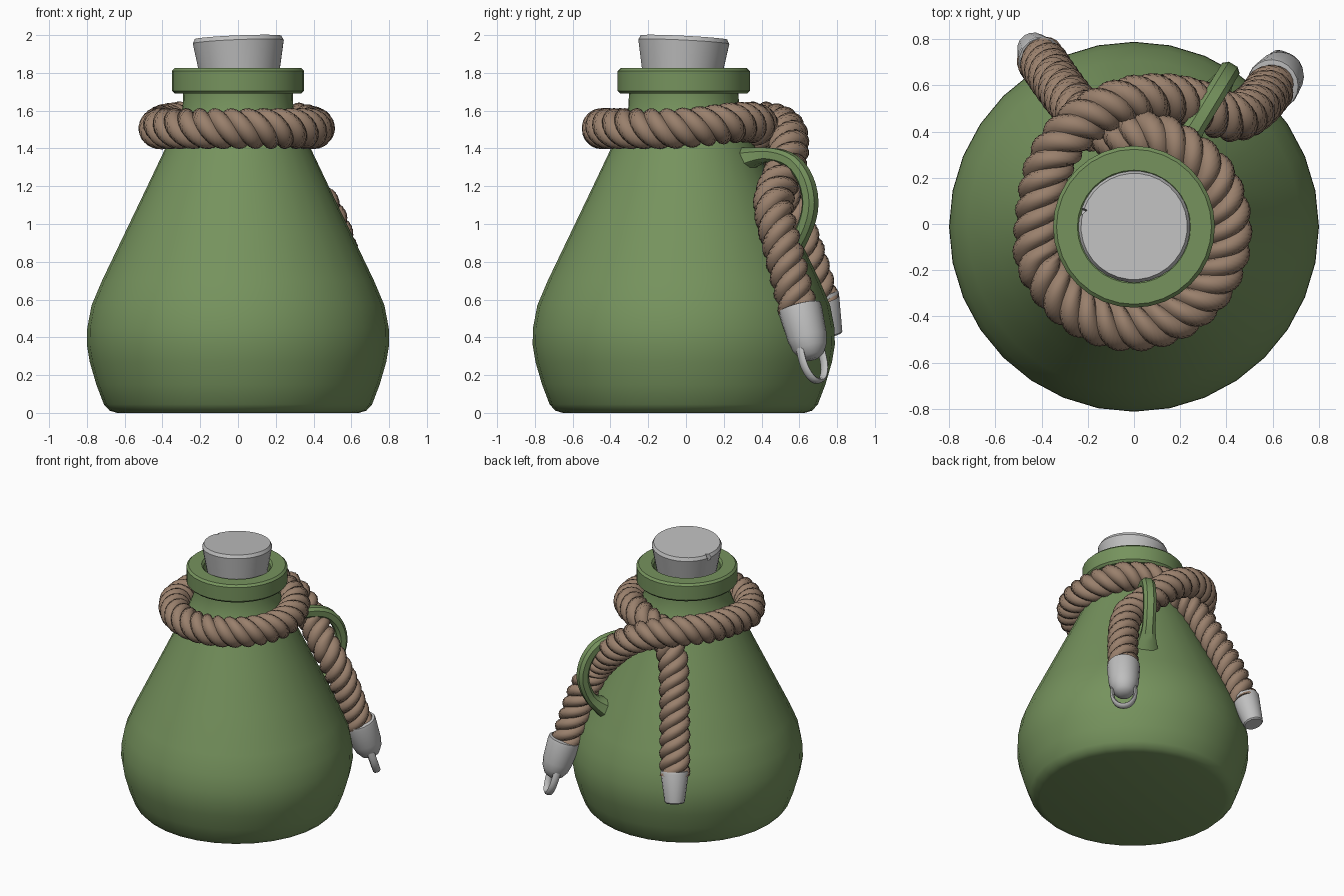
import bpy, bmesh, math
from mathutils import Vector

if "Cube" in bpy.data.objects:
    bpy.data.objects.remove(bpy.data.objects["Cube"])

TAU = 2 * math.pi
CY = -0.012


def material(name, rgb):
    m = bpy.data.materials.new(name)
    m.diffuse_color = (*rgb, 1)
    m.use_nodes = True
    m.node_tree.nodes["Principled BSDF"].inputs["Base Color"].default_value = m.diffuse_color
    return m


GREEN = material("bottle green", (0.18, 0.29, 0.11))
BROWN = material("rope brown", (0.32, 0.215, 0.15))
GREY = material("pale grey", (0.52, 0.52, 0.52))


def finish(name, bm, mat, angle=35):
    bmesh.ops.recalc_face_normals(bm, faces=bm.faces)
    me = bpy.data.meshes.new(name)
    bm.to_mesh(me)
    bm.free()
    ob = bpy.data.objects.new(name, me)
    bpy.context.collection.objects.link(ob)
    me.materials.append(mat)
    smooth(ob, angle)
    return ob


def smooth(ob, angle):
    bpy.ops.object.select_all(action='DESELECT')
    ob.select_set(True)
    bpy.context.view_layer.objects.active = ob
    bpy.ops.object.shade_smooth_by_angle(angle=math.radians(angle))


def skin(rings):
    """Join equal-length loops of points into a capped tube."""
    bm = bmesh.new()
    vs = [[bm.verts.new(p) for p in r] for r in rings]
    n = len(vs[0])
    for a, b in zip(vs, vs[1:]):
        for j in range(n):
            k = (j + 1) % n
            bm.faces.new((a[j], a[k], b[k], b[j]))
    bm.faces.new(vs[0][::-1])
    bm.faces.new(vs[-1])
    return bm


def lathe(name, profile, sides, mat, base, axis=(0, 0, 1), angle=35):
    q = Vector(axis).to_track_quat('Z', 'Y')
    rings = [[Vector(base) + q @ Vector((r * math.cos(TAU * j / sides), r * math.sin(TAU * j / sides), z))
              for j in range(sides)] for r, z in profile]
    return finish(name, skin(rings), mat, angle)


def spline(ctrl, step):
    """Catmull-Rom through the points, resampled evenly."""
    p = [Vector(c) for c in ctrl]
    p = [2 * p[0] - p[1]] + p + [2 * p[-1] - p[-2]]
    dense = []
    for i in range(1, len(p) - 2):
        a, b, c, d = p[i - 1:i + 3]
        for k in range(40):
            t = k / 40
            dense.append(0.5 * (2 * b + (c - a) * t + (2 * a - 5 * b + 4 * c - d) * t * t
                                + (3 * b - a - 3 * c + d) * t ** 3))
    dense.append(p[-2])
    out, acc = [dense[0]], 0
    for a, b in zip(dense, dense[1:]):
        acc += (b - a).length
        if acc >= step:
            out.append(b)
            acc = 0
    return out


def sweep(name, path, section, mat, u0, angle=35):
    """section(i, s) gives (x, y) points; frames are carried along the path."""
    rings, s, u, last = [], 0, Vector(u0), None
    for i, p in enumerate(path):
        t = (path[min(i + 1, len(path) - 1)] - path[max(i - 1, 0)]).normalized()
        if last:
            u = last.rotation_difference(t) @ u
            s += (p - path[i - 1]).length
        u = (u - t * u.dot(t)).normalized()
        v = t.cross(u)
        last = t
        rings.append([p + u * x + v * y for x, y in section(i, s)])
    return finish(name, skin(rings), mat, angle)


# Bottle: body, neck and lip in one turned profile
lathe("bottle", [(0.64, 0.0), (0.68, 0.012), (0.71, 0.045), (0.75, 0.15), (0.785, 0.27), (0.80, 0.36),
                 (0.798, 0.45), (0.775, 0.57), (0.72, 0.70), (0.60, 0.95), (0.48, 1.20), (0.385, 1.40),
                 (0.32, 1.54), (0.293, 1.62), (0.29, 1.69), (0.335, 1.69), (0.35, 1.705), (0.35, 1.81),
                 (0.335, 1.825), (0.245, 1.825), (0.23, 1.81), (0.225, 1.70)], 32, GREEN, (0, CY, 0))

# Stopper, slightly tilted, with a chip in its rim
cork = lathe("stopper", [(0.195, 0), (0.242, 0.265), (0.23, 0.288)], 32, GREY, (0.012, -0.025, 1.70),
             (-0.04, 0.05, 1))
cutter = lathe("chip_cutter", [(0.03, 0), (0.075, 0.12)], 3, GREY, (-0.235, 0.05, 1.93), (-0.25, 0.1, 1))
mod = cork.modifiers.new("chip", 'BOOLEAN')
mod.operation = 'DIFFERENCE'
mod.object = cutter
mod.solver = 'EXACT'
bpy.context.view_layer.objects.active = cork
bpy.ops.object.modifier_apply(modifier="chip")
bpy.data.objects.remove(cutter)
smooth(cork, 30)

# Handle: flattened loop standing out at the back right, flared where it meets the body
side = Vector((-0.854, 0.52, 0))
loop = [(0.29, 1.335), (0.36, 1.355), (0.45, 1.365), (0.56, 1.33), (0.63, 1.24), (0.658, 1.12),
        (0.64, 1.01), (0.59, 0.91), (0.49, 0.82)]
hpath = spline([(0.24 + (y - 0.38) * 0.61, y, z) for y, z in loop], 0.04)


def strap(i, s):
    end = min(i, len(hpath) - 1 - i)
    f = 1 + 0.9 * max(0, 1 - end / 4) ** 1.5
    w, h, c = 0.044 * f, 0.038 * f, 0.5
    return [(w, -h * c), (w, h * c), (w * c, h), (-w * c, h), (-w, h * c), (-w, -h * c), (-w * c, -h), (w * c, -h)]


sweep("handle", hpath, strap, GREEN, side, 40)

# Rope: hangs at the back left, circles the neck, crosses over and passes through the handle
end_a = [(-0.40, 0.708, 0.59), (-0.34, 0.62, 0.88), (-0.265, 0.52, 1.13), (-0.19, 0.435, 1.33),
         (-0.07, 0.38, 1.46), (0.10, 0.375, 1.53)]
ring = []
for k in range(13):
    a = math.radians(45 - k * 17.9)
    ring.append((-0.01 + 0.415 * math.cos(a), -0.03 + 0.415 * math.sin(a), 1.505 + 0.045 * max(0, math.sin(a))))
end_b = [(-0.375, 0.23, 1.53), (-0.25, 0.42, 1.54), (-0.07, 0.52, 1.505), (0.10, 0.545, 1.42),
         (0.25, 0.525, 1.29), (0.37, 0.475, 1.17), (0.45, 0.465, 1.07), (0.53, 0.515, 0.86), (0.60, 0.60, 0.52)]
rpath = spline(end_a + ring + end_b, 0.015)
STRANDS, PITCH, PER = 3, 0.26, 9


def strands(i, s):
    n = STRANDS * PER
    pts = []
    for j in range(n):
        th = TAU * j / n
        r = 0.109 * (0.78 + 0.22 * abs(math.sin(STRANDS * th / 2)) ** 0.75)
        a = th + TAU * s / PITCH
        pts.append((r * math.cos(a), r * math.sin(a)))
    return pts


sweep("rope", rpath, strands, BROWN, (1, 0, 0), 45)

# Plain tapered cap on the left rope end
lathe("rope_cap_left", [(0.08, 0), (0.094, 0.0), (0.098, 0.015), (0.07, 0.22), (0.062, 0.228)], 16, GREY,
      (-0.403, 0.712, 0.63), (-0.035, 0.05, -0.22))

# Domed cap and wire loop on the right rope end
top, axis = Vector((0.60, 0.602, 0.56)), Vector((0.055, 0.07, -0.28)).normalized()
lathe("rope_cap_right", [(0.09, -0.005), (0.112, 0), (0.115, 0.02), (0.105, 0.17), (0.092, 0.225), (0.065, 0.27),
                         (0.03, 0.29)], 20, GREY, top, axis)
t = Vector((-0.71, 0.71, 0))
t = (t - axis * t.dot(axis)).normalized()
wire = [(-0.075, 0.20), (-0.08, 0.28), (-0.07, 0.345), (-0.04, 0.395), (0, 0.41),
        (0.04, 0.395), (0.07, 0.345), (0.08, 0.28), (0.075, 0.20)]
wpath = spline([top + t * x + axis * z for x, z in wire], 0.02)
sweep("cap_loop", wpath, lambda i, s: [(0.026 * math.cos(TAU * j / 8), 0.014 * math.sin(TAU * j / 8))
                                       for j in range(8)], GREY, t.cross(axis), 60)
